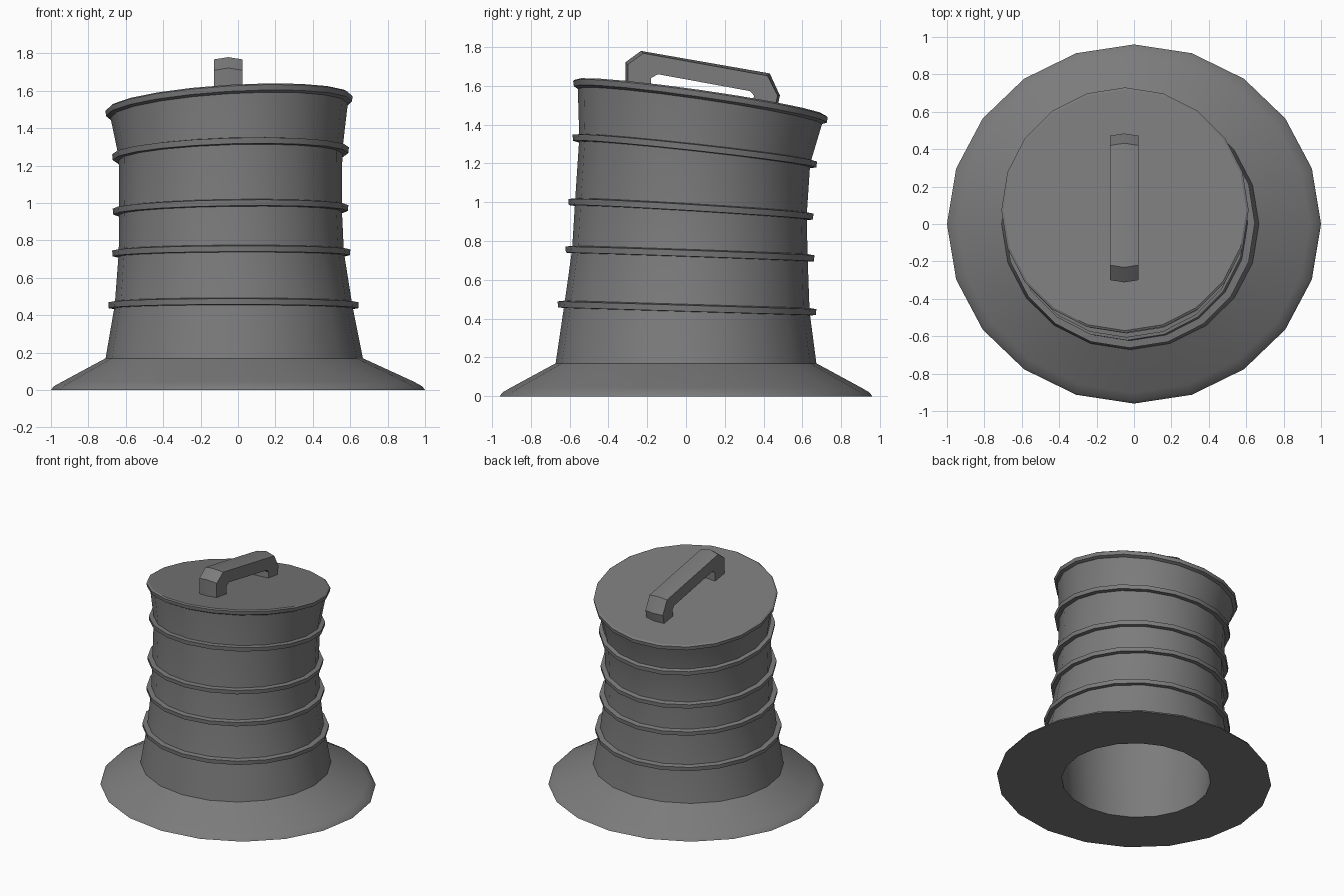
import bpy, bmesh
from math import cos, sin, tau, radians

cube = bpy.data.objects.get("Cube")
if cube:
    bpy.data.objects.remove(cube)

SIDES = 20

grey = bpy.data.materials.new("dull grey metal")
grey.use_nodes = True
colour = (0.2, 0.2, 0.2, 1)
grey.diffuse_color = colour
grey.node_tree.nodes["Principled BSDF"].inputs["Base Color"].default_value = colour


def ring(bm, station, grow=0.0, lift=0.0):
    """Elliptical ring of vertices on a tilted plane."""
    z, cx, cy, rx, ry, slope_x, slope_y = station
    verts = []
    for i in range(SIDES):
        a = tau * i / SIDES
        x, y = (rx + grow) * cos(a), (ry + grow) * sin(a)
        verts.append(bm.verts.new((cx + x, cy + y, z + lift + slope_x * x + slope_y * y)))
    return verts


def bridge(bm, lower, upper):
    n = len(lower)
    for i in range(n):
        j = (i + 1) % n
        bm.faces.new((lower[i], lower[j], upper[j], upper[i]))


def finish(bm, name, angle=25):
    bmesh.ops.recalc_face_normals(bm, faces=bm.faces)
    mesh = bpy.data.meshes.new(name)
    bm.to_mesh(mesh)
    bm.free()
    mesh.materials.append(grey)
    obj = bpy.data.objects.new(name, mesh)
    bpy.context.collection.objects.link(obj)
    bpy.ops.object.select_all(action='DESELECT')
    bpy.context.view_layer.objects.active = obj
    obj.select_set(True)
    bpy.ops.object.shade_smooth_by_angle(angle=radians(angle))
    return obj


# Leaning column: height, centre x, centre y, radius x, radius y, slopes
collar = (0.17, -0.02, 0, 0.688, 0.672, 0, 0)
bands = [
    (0.455, -0.024, 0.005, 0.635, 0.632, 0.0, -0.03),
    (0.735, -0.036, 0.02, 0.602, 0.607, 0.005, -0.035),
    (0.965, -0.04, 0.025, 0.595, 0.597, 0.015, -0.06),
    (1.265, -0.04, 0.045, 0.598, 0.595, 0.03, -0.11),
]
rim = (1.51, -0.048, 0.074, 0.637, 0.632, 0.06, -0.143)

# Flared base, hollow inside, with the outer column wall
bm = bmesh.new()
inside = [ring(bm, s, grow=-0.07) for s in reversed(bands)]
hole = ring(bm, (0, -0.02, 0, 0.54, 0.525, 0, 0))
flange = [ring(bm, (z, 0, 0, r, r * 0.96, 0, 0))
          for z, r in ((0, 1.0), (0.02, 0.985), (0.045, 0.94))]
outside = [ring(bm, s) for s in [collar] + bands + [rim]]
loops = inside + [hole] + flange + outside
for a, b in zip(loops, loops[1:]):
    bridge(bm, a, b)
bm.faces.new(loops[0])
bm.faces.new(loops[-1])
finish(bm, "base_and_column")

# Raised hoops around the column
for n, s in enumerate(bands, 1):
    bm = bmesh.new()
    section = [(-0.02, -0.02), (0.032, -0.017), (0.035, 0.014), (-0.02, 0.022)]
    loops = [ring(bm, s, g, l) for g, l in section]
    for a, b in zip(loops, loops[1:] + loops[:1]):
        bridge(bm, a, b)
    finish(bm, f"hoop_{n}")

# Tilted lid with a thin lip
bm = bmesh.new()
loops = [ring(bm, rim, g, l) for g, l in ((-0.01, -0.02), (0.02, -0.006), (0.024, 0.022), (0.012, 0.03))]
for a, b in zip(loops, loops[1:]):
    bridge(bm, a, b)
bm.faces.new(loops[0])
bm.faces.new(loops[-1])
finish(bm, "lid")

# Carrying handle: outer and inner side profiles in y, z
outer = [(-0.3, 1.55), (-0.3, 1.71), (-0.22, 1.768), (0.42, 1.652), (0.472, 1.55), (0.45, 1.45)]
inner = [(-0.18, 1.55), (-0.18, 1.64), (-0.145, 1.66), (0.33, 1.573), (0.35, 1.55), (0.34, 1.45)]
bm = bmesh.new()
slices = []
for x, bulge in ((-0.128, 0), (-0.052, 0.012), (0.024, 0)):
    out = [bm.verts.new((x, y + (bulge if y > 0.1 else -bulge), z + (bulge if z > 1.6 else 0)))
           for y, z in outer]
    inn = [bm.verts.new((x, y, z)) for y, z in inner]
    slices.append((out, inn))
for a, b in zip(slices, slices[1:]):
    bridge(bm, a[0] + a[1][::-1], b[0] + b[1][::-1])
for out, inn in (slices[0], slices[-1]):
    for i in range(len(out) - 1):
        bm.faces.new((out[i], out[i + 1], inn[i + 1], inn[i]))
finish(bm, "handle")
